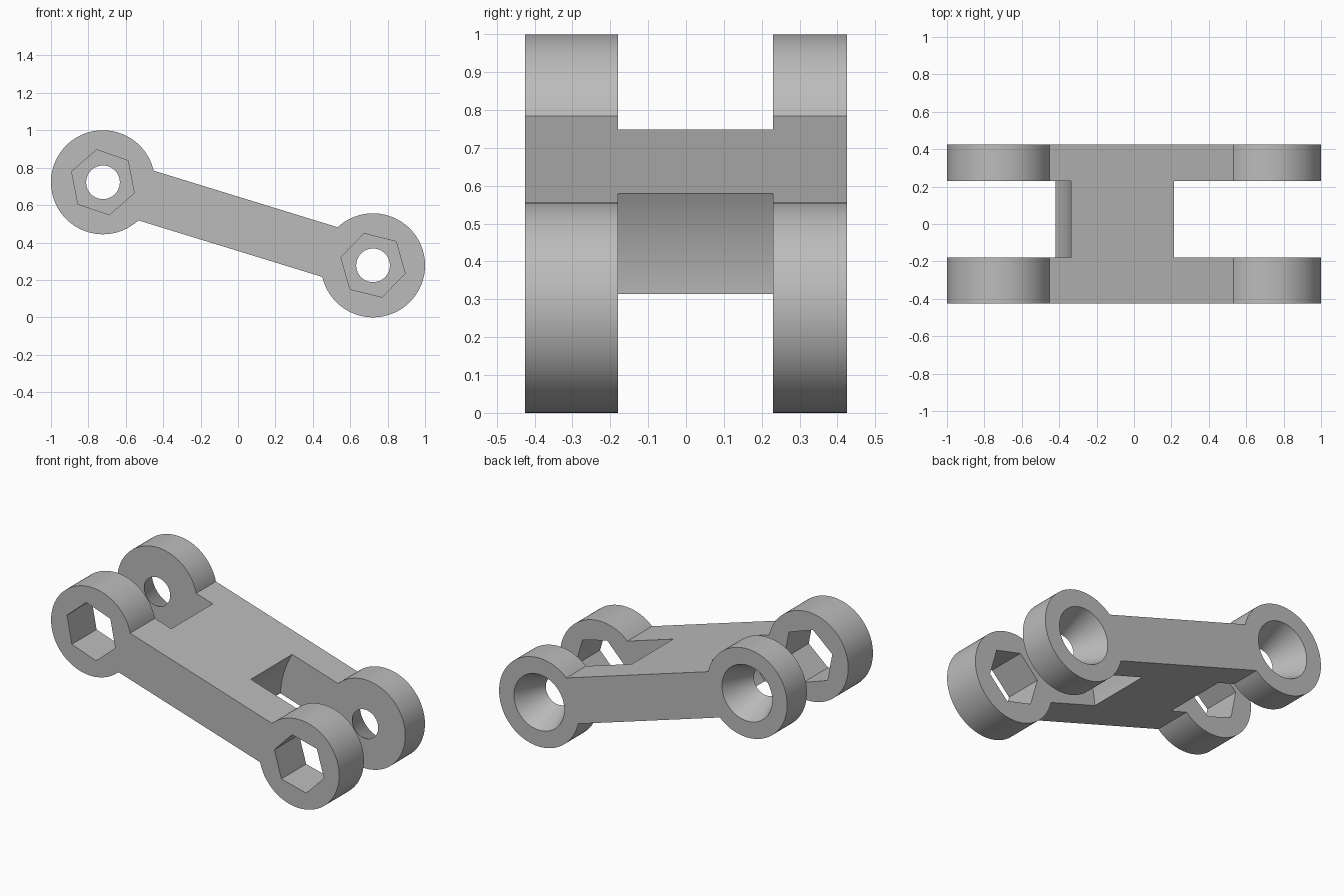
import bpy, bmesh, math
from mathutils import Vector

if "Cube" in bpy.data.objects:
    bpy.data.objects.remove(bpy.data.objects["Cube"])

grey = bpy.data.materials.new("light_grey")
grey.use_nodes = True
colour = (0.5, 0.5, 0.5, 1)
grey.diffuse_color = colour
grey.node_tree.nodes["Principled BSDF"].inputs["Base Color"].default_value = colour

R = 0.278                                  # boss radius
HIGH, LOW = Vector((-0.722, 0.722)), Vector((0.722, 0.278))   # boss centres (x, z)
FRONT, BACK = -0.425, 0.425
SLOT = (-0.18, 0.23)


def arc(centre, radius, start, end, n):
    """Points on an arc in the x-z plane, angles in radians."""
    return [centre + radius * Vector((math.cos(a), math.sin(a)))
            for a in (start + (end - start) * i / n for i in range(n + 1))]


def loft(name, near, far, y0, y1):
    """Solid between two matching outlines at y0 and y1."""
    bm = bmesh.new()
    a = [bm.verts.new((p.x, y0, p.y)) for p in near]
    b = [bm.verts.new((p.x, y1, p.y)) for p in far]
    bm.faces.new(a)
    bm.faces.new(b[::-1])
    for i in range(len(a)):
        j = (i + 1) % len(a)
        bm.faces.new((a[i], b[i], b[j], a[j]))
    bmesh.ops.recalc_face_normals(bm, faces=bm.faces)
    mesh = bpy.data.meshes.new(name)
    bm.to_mesh(mesh)
    bm.free()
    mesh.materials.append(grey)
    obj = bpy.data.objects.new(name, mesh)
    bpy.context.collection.objects.link(obj)
    return obj


def ring(centre, radius, n, phase=0.0):
    return arc(centre, radius, phase, phase + math.tau, n)[:-1]


# Link body: two round bosses joined by a bar of half the boss width
axis = LOW - HIGH
tilt = math.atan2(axis.y, axis.x)
gap = math.radians(30)
outline = (arc(HIGH, R, tilt + gap, tilt + math.tau - gap, 80)
           + arc(LOW, R, tilt - math.pi + gap, tilt + math.pi - gap, 80))
body = loft("link_body", outline, outline, FRONT, BACK)

# Cutters at each end: rounded slot, hexagonal nut hole, tapered bolt hole
cutters = []
for end, centre, slot_radius, phase in (("upper", HIGH, 0.386, 41), ("lower", LOW, 0.59, 46)):
    slot = ring(centre, slot_radius, 160)
    cutters.append(loft(end + "_slot_cutter", slot, slot, *SLOT))
    nut = ring(centre, 0.177, 6, math.radians(phase))
    cutters.append(loft(end + "_nut_cutter", nut, nut, FRONT - 0.1, 0))
    taper = (0.175 - 0.09) / (BACK - SLOT[1])
    cutters.append(loft(end + "_bolt_cutter",
                        ring(centre, 0.09 - 0.1 * taper, 80),
                        ring(centre, 0.175 + 0.1 * taper, 80),
                        SLOT[1] - 0.1, BACK + 0.1))

bpy.context.view_layer.objects.active = body
for cutter in cutters:
    cutter.hide_render = True
    mod = body.modifiers.new(cutter.name, "BOOLEAN")
    mod.operation, mod.solver, mod.object = "DIFFERENCE", "EXACT", cutter
    bpy.ops.object.modifier_apply(modifier=mod.name)
    bpy.data.objects.remove(cutter)

# Smooth the round walls, keep the rims sharp
bpy.ops.object.select_all(action="DESELECT")
body.select_set(True)
bpy.ops.object.shade_smooth_by_angle(angle=math.radians(25))
